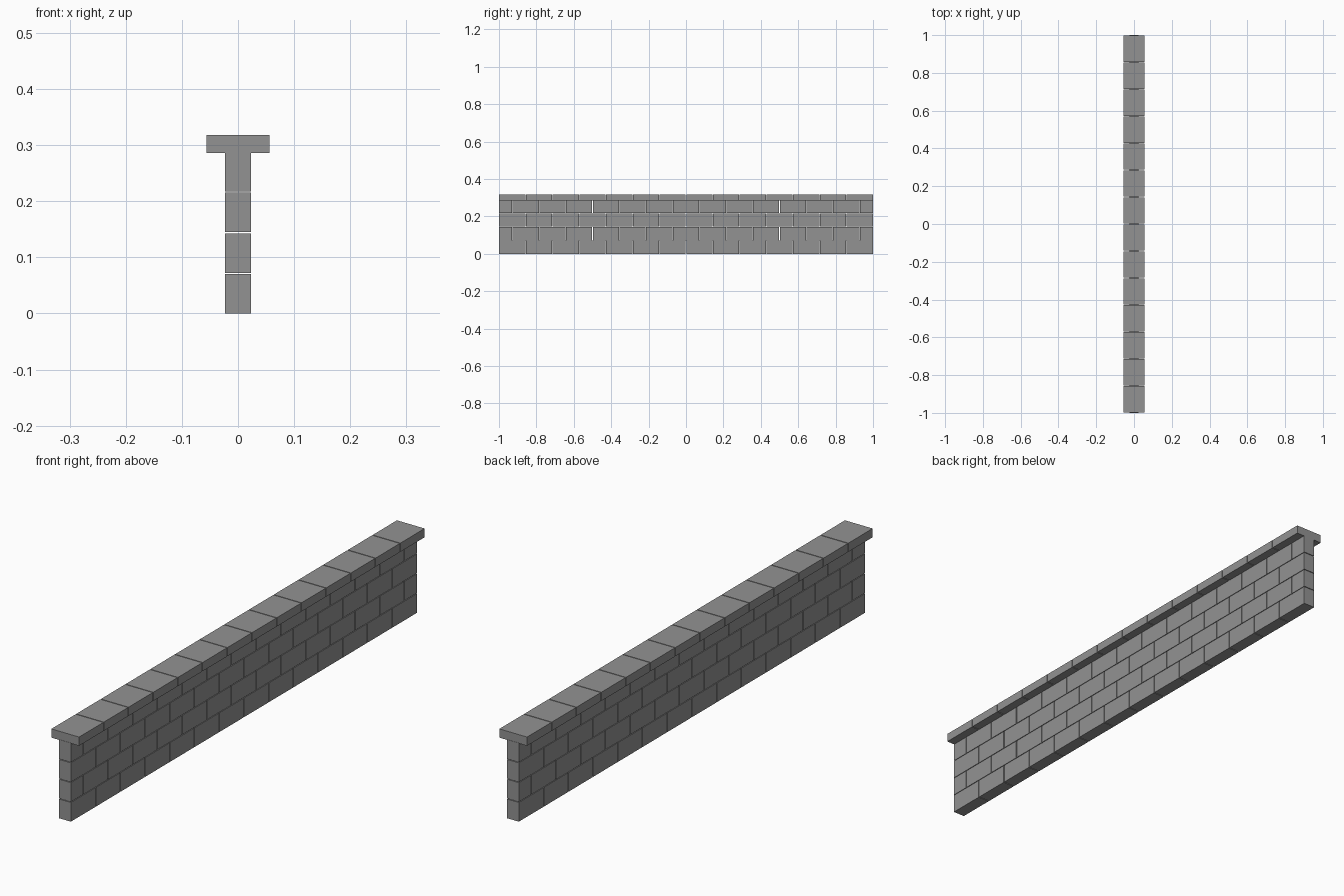
import bpy
import bmesh
from mathutils import Matrix

if "Cube" in bpy.data.objects:
    bpy.data.objects.remove(bpy.data.objects["Cube"])

COUNT = 14
PITCH = 2.0 / COUNT      # brick spacing along the wall
GAP = 0.003              # open joint between bricks
ROW_PITCH = 0.0725
BRICK_H = 0.0702

# Dark grey stone
stone = bpy.data.materials.new("dark_stone")
stone.diffuse_color = (0.29, 0.29, 0.29, 1)
stone.use_nodes = True
stone.node_tree.nodes["Principled BSDF"].inputs["Base Color"].default_value = stone.diffuse_color


def block_row(name, joints, half_width, z0, z1, end_inset=0.0):
    """One object holding a block between each pair of neighbouring joints."""
    bm = bmesh.new()
    for i, (a, b) in enumerate(zip(joints, joints[1:])):
        lo = a + (end_inset if i == 0 else GAP / 2)
        hi = b - (end_inset if i == len(joints) - 2 else GAP / 2)
        m = (Matrix.Translation((0, (lo + hi) / 2, (z0 + z1) / 2))
             @ Matrix.Diagonal((2 * half_width, hi - lo, z1 - z0, 1)))
        bmesh.ops.create_cube(bm, size=1, matrix=m)
    mesh = bpy.data.meshes.new(name)
    bm.to_mesh(mesh)
    bm.free()
    mesh.materials.append(stone)
    obj = bpy.data.objects.new(name, mesh)
    bpy.context.collection.objects.link(obj)


# Joint positions: whole bricks, and staggered rows with half bricks at the ends
whole = [-1 + i * PITCH for i in range(COUNT + 1)]
staggered = [-1] + [-1 + (i + 0.5) * PITCH for i in range(COUNT)] + [1]

# Four brick courses in running bond
for row in range(4):
    z = row * ROW_PITCH
    block_row(f"brick_course_{row + 1}", staggered if row % 2 else whole,
              0.0235, z, z + BRICK_H)

# Overhanging coping stones, ends set back a hair from the brick ends
block_row("coping_stones", whole, 0.056, 0.286, 0.318, end_inset=0.001)
